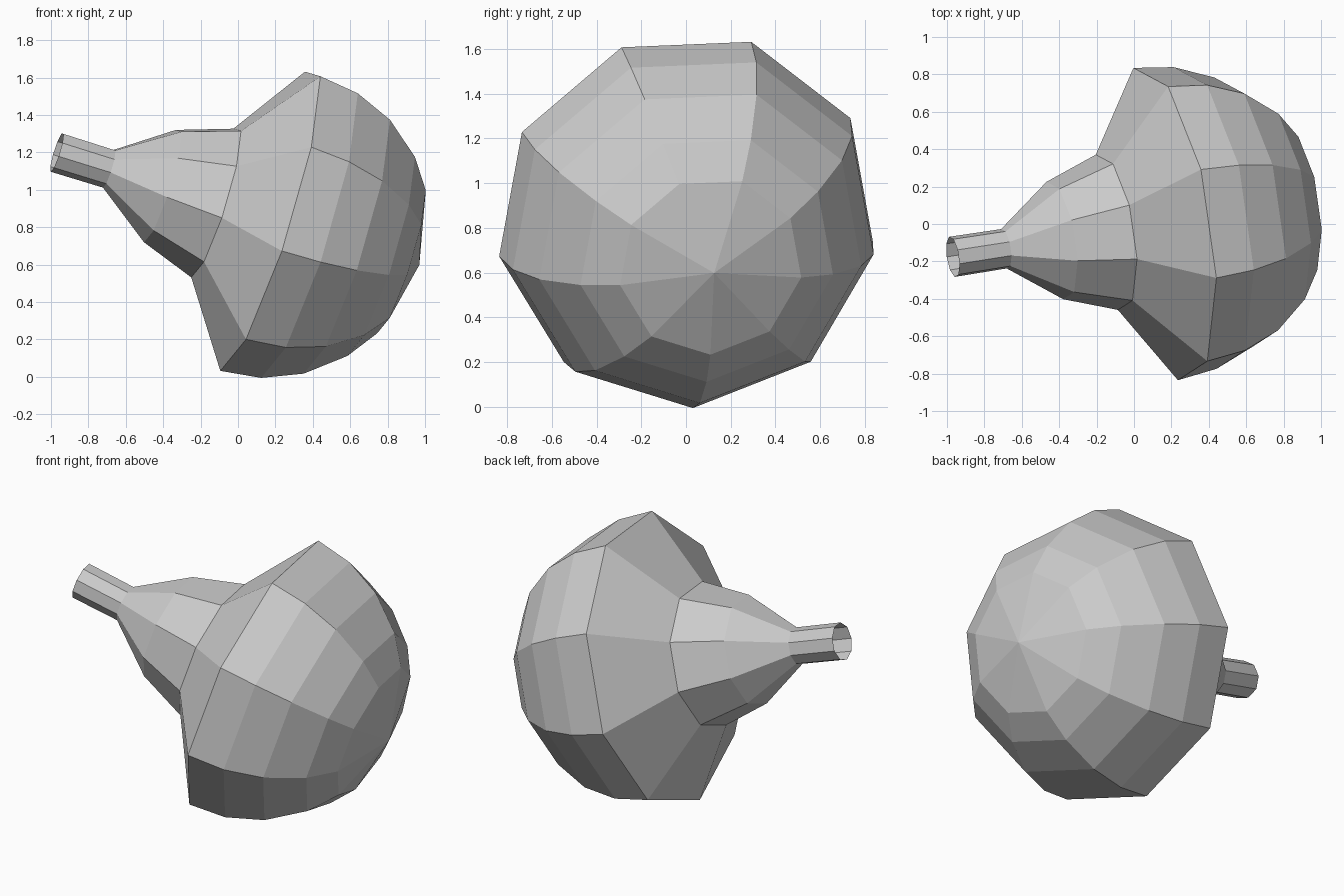
import bpy, bmesh, math
from mathutils import Vector

if "Cube" in bpy.data.objects:
    bpy.data.objects.remove(bpy.data.objects["Cube"])

SIDES = 9
R = 0.857                                     # dome radius
centre = Vector((0.16, 0.0, 0.85))            # centre of the widest ring
axis = Vector((0.944, 0.147, -0.294)).normalized()
u = Vector((0.327, -0.338, 0.887))            # direction of one ring corner
u = (u - axis * u.dot(axis)).normalized()
v = axis.cross(u)

# profile as (distance along axis, radius): open neck, flare, then faceted dome
profile = [(-1.195, 0.11), (-0.90, 0.108), (-0.60, 0.322), (-0.30, 0.426)]
for lat in (0, 15, 30.5, 47.5, 61):
    a = math.radians(lat)
    profile.append((R * math.sin(a), R * math.cos(a)))

# rings around the tilted axis
bm = bmesh.new()
rings = []
for t, r in profile:
    ring = []
    for i in range(SIDES):
        a = 2 * math.pi * i / SIDES
        ring.append(bm.verts.new(centre + axis * t + (u * math.cos(a) + v * math.sin(a)) * r))
    rings.append(ring)

# side walls
for lo, hi in zip(rings, rings[1:]):
    for i in range(SIDES):
        j = (i + 1) % SIDES
        bm.faces.new((lo[i], lo[j], hi[j], hi[i]))

# dome tip fan
tip = bm.verts.new(centre + axis * R)
for i in range(SIDES):
    bm.faces.new((rings[-1][i], rings[-1][(i + 1) % SIDES], tip))

mesh = bpy.data.meshes.new("bulb_body")
bm.to_mesh(mesh)
bm.free()
bpy.context.collection.objects.link(bpy.data.objects.new("bulb_body", mesh))
